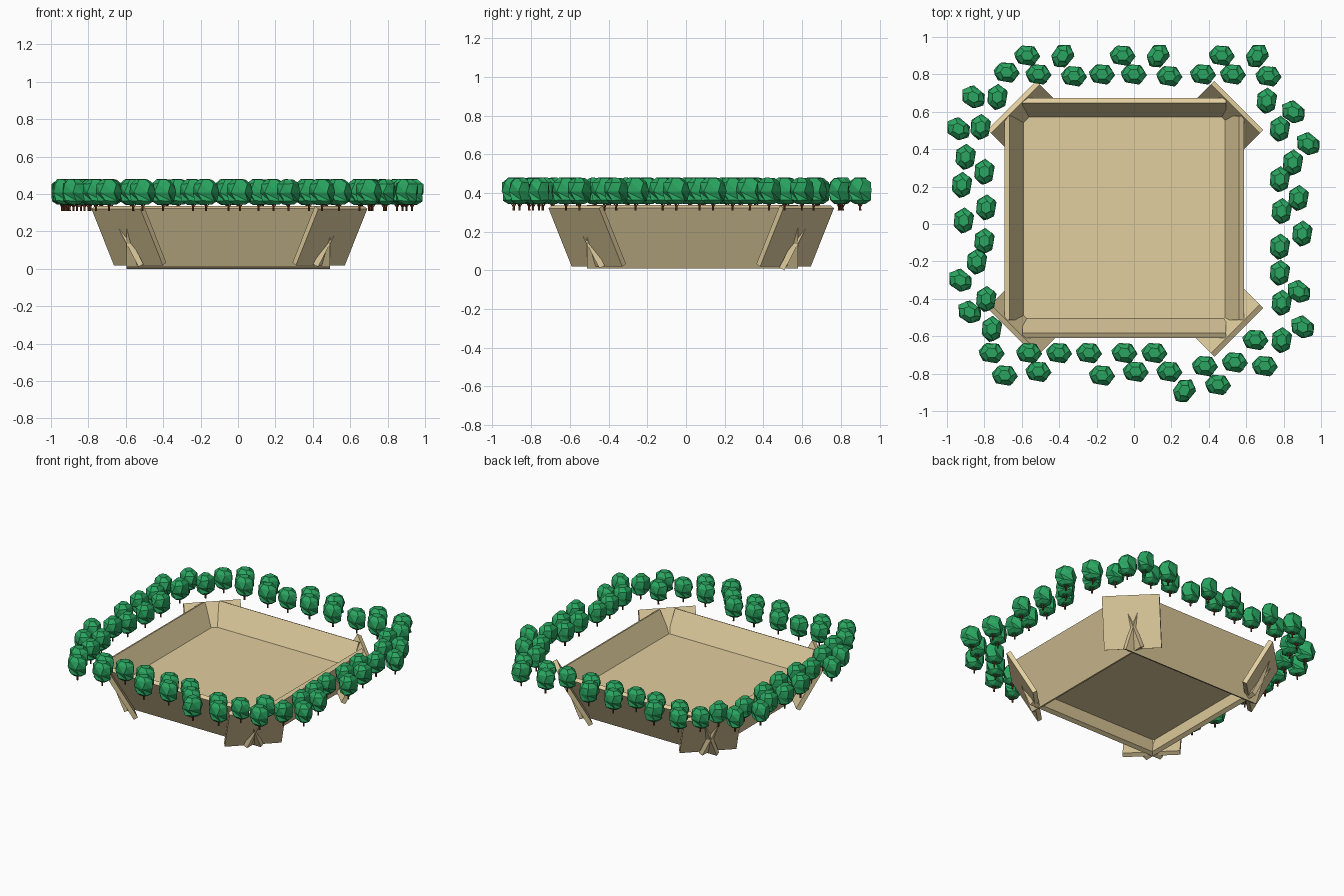
import bpy, bmesh, math, random
from mathutils import Vector, Matrix

if "Cube" in bpy.data.objects:
    bpy.data.objects.remove(bpy.data.objects["Cube"])

random.seed(4)


def material(name, rgb):
    m = bpy.data.materials.new(name)
    m.diffuse_color = (*rgb, 1)
    m.use_nodes = True
    m.node_tree.nodes["Principled BSDF"].inputs["Base Color"].default_value = m.diffuse_color
    return m


TAN = material("sandy_tan", (0.76, 0.62, 0.345))
GREEN = material("leaf_green", (0.023, 0.38, 0.118))
BROWN = material("bark_brown", (0.15, 0.045, 0.016))
CENTRE = Vector((-0.052, 0.033, 0))          # middle of walls and floor
PLATE_CENTRE = Vector((-0.046, 0.027, 0))    # middle of corner plates
Z = Vector((0, 0, 1))


def to_object(name, bm, mats):
    bmesh.ops.recalc_face_normals(bm, faces=bm.faces)
    me = bpy.data.meshes.new(name)
    bm.to_mesh(me)
    bm.free()
    for m in mats:
        me.materials.append(m)
    ob = bpy.data.objects.new(name, me)
    bpy.context.collection.objects.link(ob)
    return ob


def slab(name, p0, p1, side, width, thick):
    """Box running from p0 to p1, width along side, thickness across both."""
    axis = p1 - p0
    across = axis.normalized()
    side = (side - across * side.dot(across)).normalized()
    norm = side.cross(across)
    bm = bmesh.new()
    bmesh.ops.create_cube(bm, size=1)
    mid = (p0 + p1) / 2
    for v in bm.verts:
        c = v.co.copy()
        v.co = mid + side * c.x * width + norm * c.y * thick + axis * c.z
    return to_object(name, bm, [TAN])


# raised basin floor
slab("basin_floor", CENTRE + Z * 0.168, CENTRE + Z * 0.188, Vector((1, 0, 0)), 1.09, 1.09)

# four leaning walls whose lower ends cross through the four corner plates
for i, label in enumerate(("right", "back", "left", "front")):
    a = i * math.pi / 2
    n, u = Vector((math.cos(a), math.sin(a), 0)), Vector((-math.sin(a), math.cos(a), 0))
    drop = 0.01 if label == "back" else 0
    slab(label + "_wall", CENTRE + n * (0.467 - drop / 2) + Z * (0.017 - drop),
         CENTRE + n * 0.628 + Z * 0.33, u, 1.09, 0.03)

    a += math.pi / 4
    n, u = Vector((math.cos(a), math.sin(a), 0)), Vector((-math.sin(a), math.cos(a), 0))
    slab(f"corner_plate_{i + 1}", PLATE_CENTRE + n * 0.675 + Z * 0.026,
         PLATE_CENTRE + n * 0.845 + Z * 0.328, u, 0.37, 0.03)


def limb(bm, p0, p1, r0, r1):
    d = p1 - p0
    mat = Matrix.Translation((p0 + p1) / 2) @ d.to_track_quat('Z', 'Y').to_matrix().to_4x4()
    bmesh.ops.create_cone(bm, cap_ends=True, segments=5, radius1=r0, radius2=r1, depth=d.length, matrix=mat)


def tree_mesh():
    bm = bmesh.new()
    # trunk and short branches
    limb(bm, Vector((0, 0, 0.308)), Vector((0, 0, 0.40)), 0.006, 0.004)
    for k in range(3):
        b = k * 2.1
        limb(bm, Vector((0, 0, 0.325)), Vector((0.03 * math.cos(b), 0.03 * math.sin(b), 0.37)), 0.003, 0.002)
    for f in bm.faces:
        f.material_index = 1
    # faceted crown lofted from six-sided rings
    rings = []
    for rad, h, off in ((0.030, 0.345, 0.0), (0.057, 0.364, 0.3), (0.063, 0.41, 0.0),
                        (0.058, 0.456, 0.3), (0.030, 0.479, 0.1)):
        ring = []
        for k in range(6):
            t = off + k * math.tau / 6 + random.uniform(-0.12, 0.12)
            r = rad * random.uniform(0.94, 1.08)
            ring.append(bm.verts.new((1.08 * r * math.cos(t), 0.92 * r * math.sin(t),
                                      h + random.uniform(-0.004, 0.001))))
        rings.append(ring)
    for lo, hi in zip(rings, rings[1:]):
        for k in range(6):
            j = (k + 1) % 6
            bm.faces.new((lo[k], lo[j], hi[k]))
            bm.faces.new((lo[j], hi[j], hi[k]))
    bm.faces.new(rings[0][::-1])
    bm.faces.new(rings[-1])
    ob = to_object("tree", bm, [GREEN, BROWN])
    me = ob.data
    bpy.data.objects.remove(ob)
    return me


# ring of trees, side by side
rows = {
    "back": [(-.57, .90), (-.38, .90), (-.06, .90), (.13, .90), (.47, .90), (.66, .90),
             (-.68, .81), (-.51, .80), (-.32, .79), (-.17, .80), (0, .80), (.19, .79),
             (.37, .80), (.53, .80), (.72, .79)],
    "right": [(.71, .66), (.85, .60), (.78, .51), (.93, .43), (.85, .33), (.78, .24), (.88, .14),
              (.79, .07), (.90, -.05), (.78, -.12), (.78, -.26), (.88, -.36), (.79, -.42),
              (.90, -.55), (.79, -.62)],
    "front": [(.65, -.62), (.70, -.76), (.54, -.74), (.38, -.76), (.45, -.86), (.27, -.89),
              (.19, -.79), (.11, -.69), (-.05, -.69), (.01, -.79), (-.17, -.81), (-.24, -.69),
              (-.40, -.69), (-.51, -.79), (-.56, -.69), (-.69, -.81), (-.76, -.69)],
    "left": [(-.76, -.56), (-.88, -.47), (-.79, -.40), (-.93, -.30), (-.84, -.20), (-.80, -.09),
             (-.91, .02), (-.79, .09), (-.92, .21), (-.80, .28), (-.90, .36), (-.94, .51),
             (-.82, .52), (-.86, .68), (-.73, .68)],
}
mesh = tree_mesh()
for side, spots in rows.items():
    base = math.pi / 2 if side in ("left", "right") else 0
    for k, (x, y) in enumerate(spots):
        ob = bpy.data.objects.new(f"{side}_tree_{k + 1}", mesh)
        outer = max(abs(x), abs(y)) > 0.83
        ob.location = (x, y, 0)
        ob.rotation_euler.z = base + (0.9 if outer and k % 2 else -0.15)
        bpy.context.collection.objects.link(ob)
